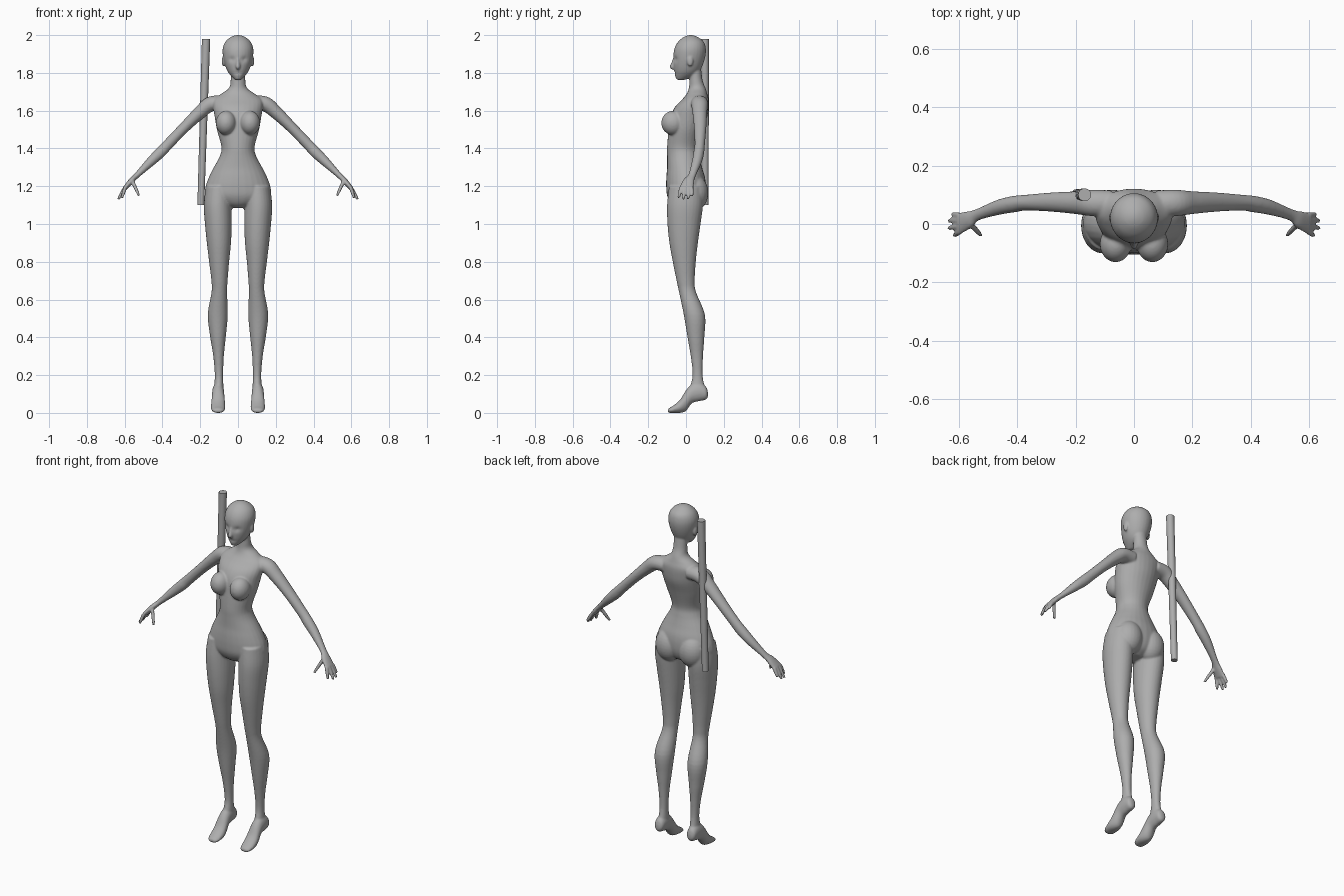
import bpy, bmesh, math
from mathutils import Vector, Matrix

SEG = 28
grey = bpy.data.materials.new("plain_grey")
grey.diffuse_color = (0.42, 0.42, 0.42, 1)


def spline(rows, steps=5):
    """Catmull-Rom interpolation of section rows."""
    out = []
    for i in range(len(rows) - 1):
        a, b = rows[max(i - 1, 0)], rows[i]
        c, d = rows[i + 1], rows[min(i + 2, len(rows) - 1)]
        for k in range(steps):
            t = k / steps
            out.append([0.5 * (2 * q + (r - p) * t + (2 * p - 5 * q + 4 * r - s) * t * t
                               + (3 * q - p - 3 * r + s) * t ** 3)
                        for p, q, r, s in zip(a, b, c, d)])
    return out + [list(rows[-1])]


def loft(bm, rings):
    """Skin closed rings of points and cap both ends."""
    vs = [[bm.verts.new(p) for p in ring] for ring in rings]
    n = len(vs[0])
    for a, b in zip(vs, vs[1:]):
        for i in range(n):
            bm.faces.new((a[i], a[(i + 1) % n], b[(i + 1) % n], b[i]))
    bm.faces.new(vs[0])
    bm.faces.new(vs[-1])
    return [v for ring in vs for v in ring]


def circle():
    return [(math.cos(2 * math.pi * i / SEG), math.sin(2 * math.pi * i / SEG)) for i in range(SEG)]


def upright(bm, rows, s=1):
    """Rows: z, centre x, half width, front y, back y."""
    return loft(bm, [[Vector((s * (cx + w * c), (f + b) / 2 + (b - f) / 2 * d, z)) for c, d in circle()]
                     for z, cx, w, f, b in spline(rows)])


def limb(bm, rows, s=1):
    """Rows: x, y, z, radius in the frontal plane, radius in depth."""
    rows = spline(rows)
    rings = []
    for i, (x, y, z, ru, rv) in enumerate(rows):
        t = (Vector(rows[min(i + 1, len(rows) - 1)][:3]) - Vector(rows[max(i - 1, 0)][:3])).normalized()
        u = t.cross(Vector((0, 1, 0))).normalized()
        v = t.cross(u)
        ring = [Vector((x, y, z)) + u * ru * c + v * rv * d for c, d in circle()]
        rings.append([Vector((s * p.x, p.y, p.z)) for p in ring])
    return loft(bm, rings)


def ball(bm, loc, radii):
    m = Matrix.Translation(loc) @ Matrix.Diagonal((*radii, 1))
    bmesh.ops.create_uvsphere(bm, u_segments=24, v_segments=16, radius=1, matrix=m)


def finish(bm, name):
    bmesh.ops.recalc_face_normals(bm, faces=bm.faces)
    me = bpy.data.meshes.new(name)
    bm.to_mesh(me)
    bm.free()
    me.materials.append(grey)
    ob = bpy.data.objects.new(name, me)
    bpy.context.collection.objects.link(ob)
    return ob


body = bmesh.new()

# torso and neck
upright(body, [(1.085, 0, .04, -.05, .04), (1.11, 0, .12, -.08, .08), (1.15, 0, .172, -.1, .1),
               (1.2, 0, .171, -.105, .105), (1.25, 0, .153, -.104, .1), (1.3, 0, .128, -.1, .085),
               (1.36, 0, .096, -.1, .07), (1.41, 0, .088, -.1, .066), (1.5, 0, .112, -.092, .09),
               (1.57, 0, .124, -.082, .113), (1.62, 0, .132, -.058, .12), (1.66, 0, .128, -.02, .12),
               (1.69, 0, .088, .004, .112), (1.72, 0, .048, .015, .103), (1.76, 0, .039, .018, .088),
               (1.82, 0, .038, .02, .08)])

# head, with eye sockets, nose, mouth and chin shaped on the front
head = upright(body, [(1.763, 0, .016, -.05, -.005), (1.785, 0, .038, -.058, .045), (1.81, 0, .056, -.063, .072),
                      (1.845, 0, .07, -.067, .09), (1.89, 0, .08, -.067, .103), (1.93, 0, .081, -.061, .105),
                      (1.965, 0, .067, -.042, .094), (1.99, 0, .038, -.012, .062), (2.0, 0, .008, .015, .035)])
for v in head:
    if v.co.y < 0:
        x, z = abs(v.co.x), v.co.z
        v.co.y += .01 * math.exp(-((x - .032) / .016) ** 2 - ((z - 1.872) / .013) ** 2)
        v.co.y += .004 * math.exp(-(x / .025) ** 2 - ((z - 1.8) / .006) ** 2)
limb(body, [(0, -.06, 1.885, .006, .006), (0, -.069, 1.855, .008, .008),
            (0, -.073, 1.833, .012, .013), (0, -.064, 1.823, .008, .008)])

for s in (-1, 1):
    # ears, bust and seat
    ball(body, (s * .077, .022, 1.862), (.009, .016, .028))
    ball(body, (s * .063, -.068, 1.535), (.054, .063, .064))
    ball(body, (s * .075, .045, 1.165), (.078, .073, .095))

    # legs
    upright(body, [(1.2, .1, .07, -.09, .09), (1.1, .107, .074, -.1, .09), (1.0, .104, .071, -.098, .077),
                   (.9, .101, .064, -.088, .063), (.8, .1, .053, -.07, .052), (.7, .098, .043, -.05, .046),
                   (.64, .099, .041, -.037, .053), (.52, .107, .053, -.012, .1), (.4, .106, .041, .008, .097),
                   (.3, .103, .028, .025, .09), (.2, .101, .022, .035, .088), (.13, .102, .025, .02, .1),
                   (.09, .103, .024, .02, .1)], s)

    # feet on tiptoe: y, half width, sole z, upper z
    foot = [(.116, .01, .085, .11), (.105, .026, .07, .14), (.07, .031, .062, .16), (.03, .032, .05, .15),
            (0, .035, .01, .12), (-.03, .038, 0, .072), (-.065, .036, 0, .04), (-.088, .028, 0, .026),
            (-.096, .015, .003, .018)]
    loft(body, [[Vector((s * (.105 + w * c), y, max(0, (a + b) / 2 + (b - a) / 2 * d))) for c, d in circle()]
                for y, w, a, b in spline(foot)])

    # arms down to the palms
    limb(body, [(.08, .07, 1.64, .04, .045), (.145, .072, 1.635, .04, .045), (.2, .073, 1.592, .035, .039),
                (.28, .075, 1.515, .029, .033), (.37, .073, 1.422, .028, .027), (.41, .068, 1.38, .029, .028),
                (.46, .058, 1.332, .025, .026), (.535, .032, 1.258, .015, .02), (.565, .015, 1.228, .015, .03),
                (.598, .002, 1.19, .012, .038)], s)

    # fingers and thumb: base, tip
    for p, q in [((.597, .03, 1.193), (.622, .034, 1.148)), ((.6, .012, 1.19), (.634, .012, 1.132)),
                 ((.6, -.008, 1.19), (.634, -.014, 1.13)), ((.597, -.026, 1.193), (.615, -.04, 1.138)),
                 ((.558, -.002, 1.225), (.524, -.038, 1.15))]:
        m = [(a + b) / 2 for a, b in zip(p, q)]
        limb(body, [(*p, .01, .01), (*m, .0095, .0095), (*q, .007, .007)], s)

# merge the body into one smooth skin
figure = finish(body, "mannequin_body")
mod = figure.modifiers.new("skin", 'REMESH')
mod.mode = 'VOXEL'
mod.voxel_size = .0052
mod.use_smooth_shade = True
mod = figure.modifiers.new("soften", 'SMOOTH')
mod.factor = .5
mod.iterations = 5

# pole carried behind the shoulder
bm = bmesh.new()
loft(bm, [[Vector((x + r * c, y + r * d, z)) for c, d in circle()]
          for x, y, z, r in ((-.197, .101, 1.1, .018), (-.169, .1, 1.98, .022))])
pole = finish(bm, "back_pole")
bpy.context.view_layer.objects.active = pole
pole.select_set(True)
bpy.ops.object.shade_smooth_by_angle(angle=math.radians(40))
